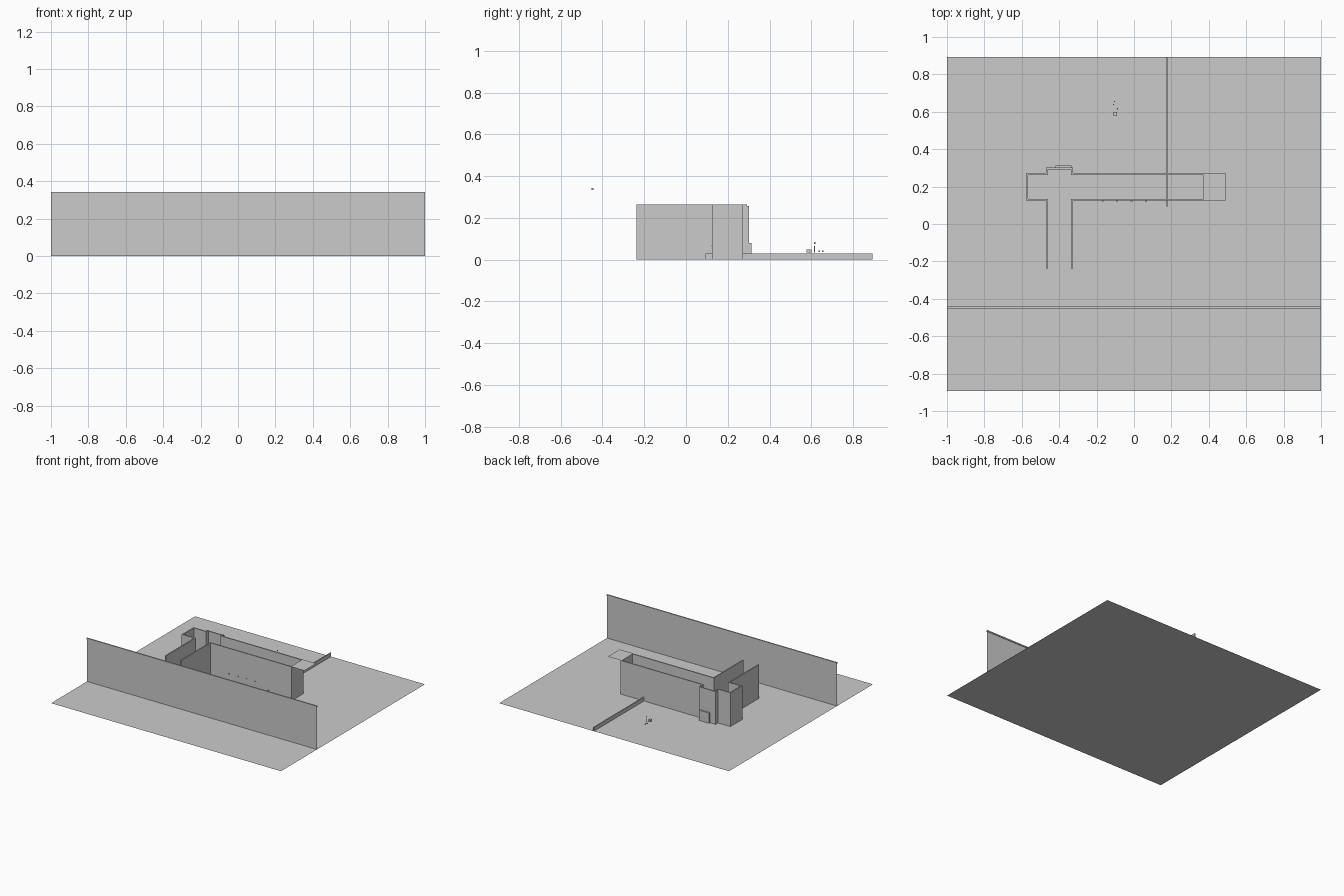
import bpy

cube = bpy.data.objects.get("Cube")
if cube:
    bpy.data.objects.remove(cube)

grey = bpy.data.materials.new("plain_grey")
grey.use_nodes = True
COLOUR = (0.6, 0.6, 0.6, 1)
grey.diffuse_color = COLOUR
grey.node_tree.nodes["Principled BSDF"].inputs["Base Color"].default_value = COLOUR


def finish(name, verts, faces):
    mesh = bpy.data.meshes.new(name)
    mesh.from_pydata(verts, [], faces)
    mesh.materials.append(grey)
    obj = bpy.data.objects.new(name, mesh)
    bpy.context.collection.objects.link(obj)
    return obj


def box(name, xs, ys, zs):
    """Box between pairs of x, y and z limits."""
    verts = [(x, y, z) for x in xs for y in ys for z in zs]
    faces = [(0, 1, 3, 2), (4, 6, 7, 5), (0, 4, 5, 1),
             (2, 3, 7, 6), (0, 2, 6, 4), (1, 5, 7, 3)]
    return finish(name, verts, faces)


def sheet(name, xs, ys, z):
    """Flat horizontal sheet."""
    (a, b), (c, d) = xs, ys
    return finish(name, [(a, c, z), (b, c, z), (b, d, z), (a, d, z)], [(0, 1, 2, 3)])


# Plot and boundary walls
DEPTH = 0.894
sheet("ground", (-1, 1), (-DEPTH, DEPTH), 0)
finish("street_wall", [(-1, -0.447, 0), (1, -0.447, 0), (1, -0.447, 0.335), (-1, -0.447, 0.335)],
       [(0, 1, 2, 3)])
box("street_wall_cap", (-1, 1), (-0.452, -0.442), (0.333, 0.343))
box("garden_wall", (0.175, 0.183), (0.093, DEPTH), (0, 0.03))

# Main wing, open above
T = 0.009
H = 0.265
LEFT, RIGHT = -0.577, 0.38
FRONT, BACK = 0.125, 0.272
STEM_L, STEM_R = -0.47, -0.327
for side, xs in (("left", (STEM_R - T, RIGHT)), ("right", (LEFT, STEM_L + T))):
    box("front_wall_" + side, xs, (FRONT, FRONT + T), (0, H))
    box("back_wall_" + side, xs, (BACK - T, BACK), (0, H))
box("end_wall_right", (LEFT, LEFT + T), (FRONT, BACK), (0, H))
box("end_wall_left", (RIGHT - T, RIGHT), (FRONT, BACK), (0, H))
sheet("end_canopy", (RIGHT, 0.49), (FRONT, BACK), H)
sheet("wing_floor", (LEFT, RIGHT), (FRONT, BACK), 0.002)

# Front stem and the back bay
sheet("stem_floor", (STEM_L, STEM_R), (-0.15, FRONT), 0.002)
for side, x in (("right", STEM_L), ("left", STEM_R - T)):
    box("stem_wall_" + side, (x, x + T), (-0.237, FRONT), (0, H))
    box("bay_wall_" + side, (x, x + T), (BACK - T, 0.292), (0, H))
box("bay_back_wall", (STEM_L, STEM_R), (0.292, 0.302), (0, 0.257))
box("bay_step", (-0.42, -0.333), (0.302, 0.314), (0, 0.08))

# Small fittings along the front wall
for i in range(4):
    x = -0.167 + i * 0.077
    box(f"wall_fitting_{i + 1}", (x - 0.005, x + 0.005), (FRONT - 0.004, FRONT), (0.063, 0.068))

# Little garden pieces
box("garden_box", (-0.11, -0.09), (0.578, 0.6), (0.035, 0.05))
box("garden_post", (-0.091, -0.087), (0.614, 0.618), (0.035, 0.065))
for i, (x, y, z) in enumerate([(-0.089, 0.616, 0.08), (-0.109, 0.638, 0.04), (-0.104, 0.655, 0.04)]):
    box(f"garden_bit_{i + 1}", (x - 0.003, x + 0.003), (y - 0.003, y + 0.003), (z - 0.004, z + 0.004))
